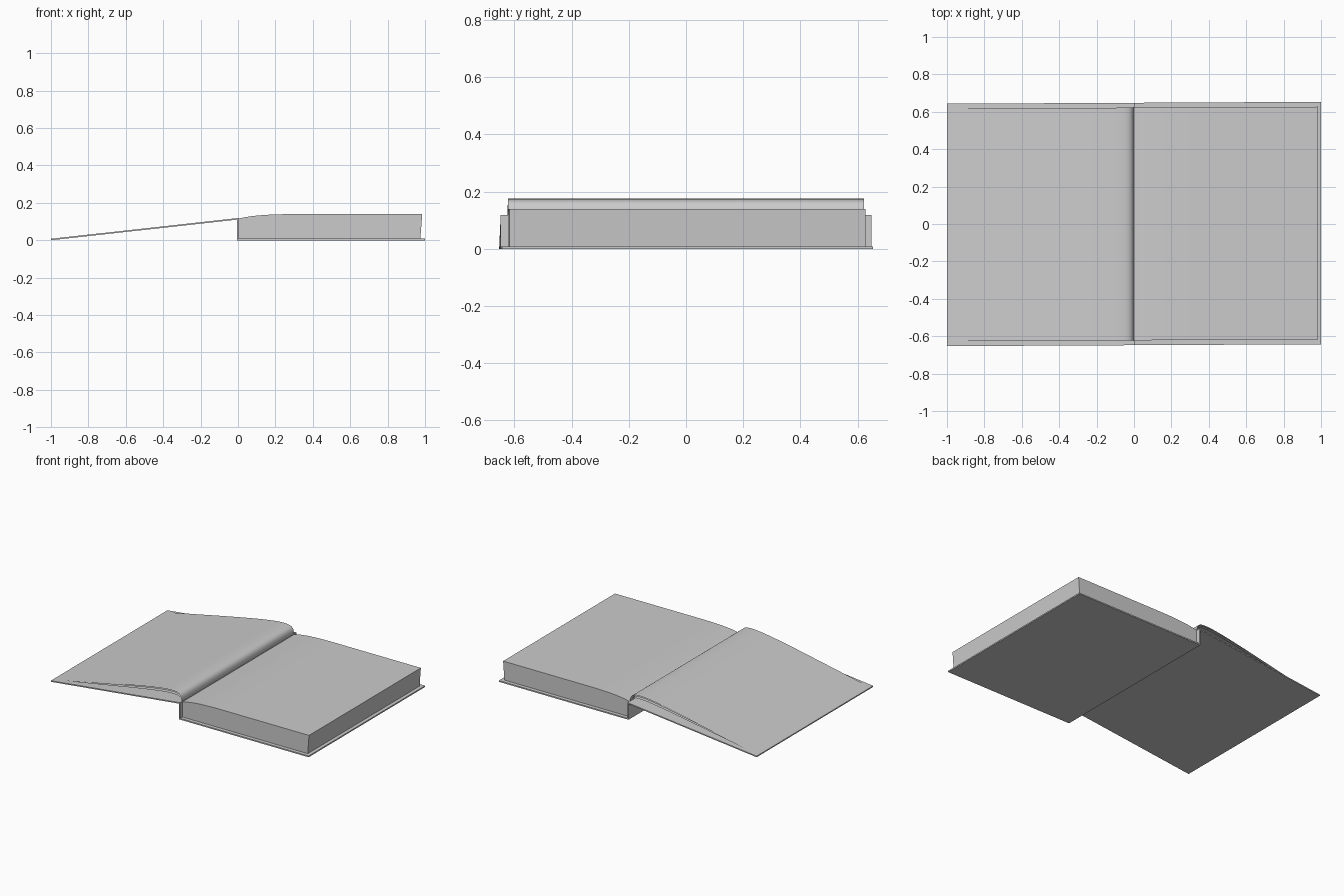
import bpy
from mathutils import Vector
from mathutils.geometry import interpolate_bezier

cube = bpy.data.objects.get("Cube")
if cube:
    bpy.data.objects.remove(cube, do_unlink=True)

grey = bpy.data.materials.new("plain grey")
grey.use_nodes = True
tone = (0.6, 0.6, 0.6, 1)
grey.diffuse_color = tone
grey.node_tree.nodes["Principled BSDF"].inputs["Base Color"].default_value = tone

SKEW = 0.005  # the book lies very slightly askew


def bezier(a, b, c, d, steps):
    """Sample one cubic segment in the x-z plane."""
    pts = interpolate_bezier(*[Vector((x, z, 0)) for x, z in (a, b, c, d)], steps)
    return [(p.x, p.y) for p in pts]


def sweep(name, profile, half_depth, closed=True):
    """Extrude an x-z profile along y, as a solid or as an open sheet."""
    n = len(profile)
    verts = [(x, side * half_depth + SKEW * x, z)
             for side in (-1, 1) for x, z in profile]
    faces = [(i, (i + 1) % n, (i + 1) % n + n, i + n)
             for i in range(n if closed else n - 1)]
    if closed:
        faces += [tuple(reversed(range(n))), tuple(range(n, 2 * n))]
    mesh = bpy.data.meshes.new(name)
    mesh.from_pydata(verts, [], faces)
    mesh.materials.append(grey)
    obj = bpy.data.objects.new(name, mesh)
    bpy.context.collection.objects.link(obj)
    bpy.ops.object.select_all(action="DESELECT")
    obj.select_set(True)
    bpy.context.view_layer.objects.active = obj
    bpy.ops.object.mode_set(mode="EDIT")
    bpy.ops.mesh.select_all(action="SELECT")
    bpy.ops.mesh.normals_make_consistent(inside=False)
    bpy.ops.object.mode_set(mode="OBJECT")
    bpy.ops.object.shade_smooth_by_angle(angle=0.6)
    return obj


# Covers and spine
COVER = 0.648
sweep("back_cover", [(0, 0), (1, 0), (1, 0.009), (0, 0.009)], COVER)
sweep("spine", [(-0.006, 0), (0.002, 0), (0.002, 0.118), (-0.006, 0.118)], COVER)
sweep("front_cover", [(-1, 0), (0, 0.111), (0, 0.119), (-1, 0.008)], COVER)

# Thick stack of pages, its top dipping into the gutter
top = bezier((0.003, 0.115), (0.06, 0.132), (0.16, 0.14), (0.32, 0.14), 14)
sweep("page_block", top + [(0.985, 0.14), (0.975, 0.009), (0.003, 0.009)], 0.622)

# Turned pages arching out of the gutter and resting on the front cover
for name, drop in (("top_page", 0), ("middle_page", 0.008), ("lower_page", 0.022)):
    crest = (-0.1, 0.175 - drop)
    arch = bezier((0, 0.118), (0, 0.172 - drop), (-0.03, 0.178 - drop), crest, 14)
    slope = bezier(crest, (-0.25, 0.165 - drop), (-0.6, 0.085 - drop * 0.7),
                   (-0.975, 0.011), 20)
    sweep(name, arch + slope[1:], 0.622, closed=False)
